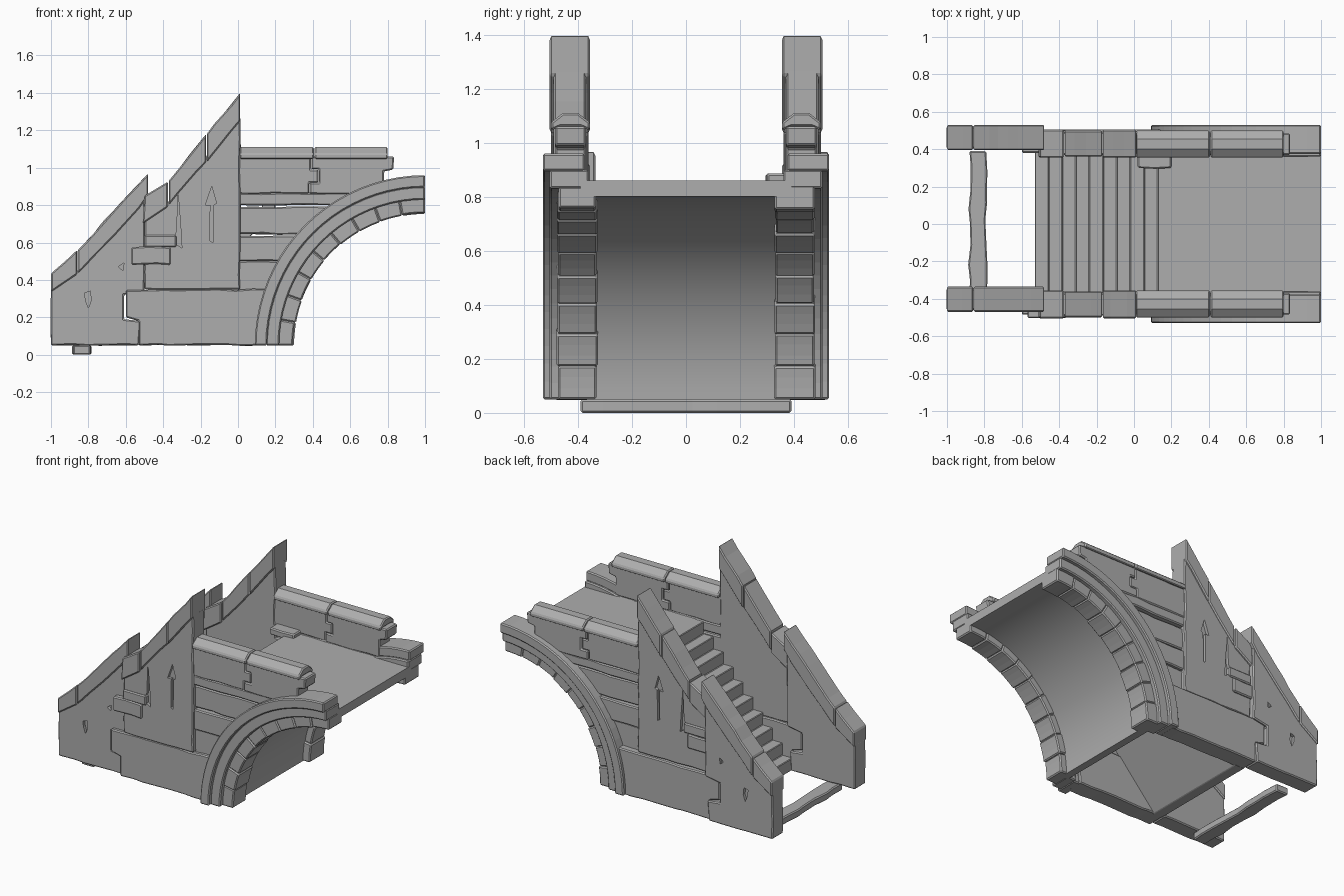
import bpy, bmesh, math, random
from mathutils import Vector

random.seed(4)
cube = bpy.data.objects.get("Cube")
if cube:
    bpy.data.objects.remove(cube, do_unlink=True)

stone = bpy.data.materials.new("grey_stone")
stone.use_nodes = True
GREY = (0.42, 0.42, 0.42, 1)
stone.diffuse_color = GREY
stone.node_tree.nodes["Principled BSDF"].inputs["Base Color"].default_value = GREY

AXES = {"x": lambda u, v, t: (t, u, v),
        "y": lambda u, v, t: (u, t, v),
        "z": lambda u, v, t: (u, v, t)}


def worn(pts, rough, step=0.09):
    """Subdivide an outline and nudge the new points for a chipped edge."""
    out = []
    for i, p in enumerate(pts):
        p, q = Vector(p), Vector(pts[(i + 1) % len(pts)])
        out.append(p)
        n = int((q - p).length / step)
        for k in range(1, n):
            r = p.lerp(q, (k + random.uniform(-0.3, 0.3)) / n)
            d = (q - p).normalized()
            out.append(r + Vector((-d.y, d.x)) * random.uniform(-rough, rough))
    return out


def prism(name, pts, a, b, axis="y", rough=0.004, bevel=0.007, smooth=False):
    """Extrude an outline from a to b along an axis."""
    pts = worn(pts, rough) if rough else pts
    bm = bmesh.new()
    lo = [bm.verts.new(AXES[axis](p[0], p[1], a)) for p in pts]
    hi = [bm.verts.new(AXES[axis](p[0], p[1], b)) for p in pts]
    bm.faces.new(lo)
    bm.faces.new(hi)
    for i in range(len(pts)):
        j = (i + 1) % len(pts)
        f = bm.faces.new((lo[i], lo[j], hi[j], hi[i]))
        f.smooth = smooth
    bmesh.ops.recalc_face_normals(bm, faces=bm.faces)
    if smooth:
        for e in bm.edges:
            e.smooth = e.calc_face_angle(0) < 0.5
    me = bpy.data.meshes.new(name)
    bm.to_mesh(me)
    bm.free()
    me.materials.append(stone)
    ob = bpy.data.objects.new(name, me)
    bpy.context.collection.objects.link(ob)
    if bevel:
        m = ob.modifiers.new("chipped_edges", "BEVEL")
        m.width, m.segments, m.angle_limit = bevel, 1, math.radians(40)
    return ob


def rect(u0, v0, u1, v1):
    return [(u0, v0), (u1, v0), (u1, v1), (u0, v1)]


def arc(r, a0, a1, n=20):
    """Points on the arch, angle measured from its foot up to its crown."""
    out = []
    for i in range(n + 1):
        a = math.radians(a0 + (a1 - a0) * i / n)
        out.append((1 - r * math.cos(a), 0.05 + r * math.sin(a)))
    return out


def ring(r0, r1, a0=0, a1=90, n=20):
    return arc(r0, a0, a1, n) + arc(r1, a1, a0, n)


# Bridge deck, barrel vault and foot beam
prism("deck", rect(0.19, 0.8, 1, 0.86), -0.39, 0.39, rough=0, bevel=0)
prism("vault", ring(0.75, 0.8, n=32), -0.38, 0.38, rough=0, bevel=0, smooth=True)
prism("foot_beam", rect(-0.88, -0.39, -0.79, 0.39), 0, 0.05, "z", rough=0.008)

# Stairs with a sloping underside
steps, run, rise = 10, 0.073, 0.081
outline = [(-0.53, 0.05)]
for i in range(steps):
    outline += [(-0.53 + i * run, 0.05 + (i + 1) * rise),
                (-0.53 + (i + 1) * run, 0.05 + (i + 1) * rise)]
outline += [(0.2, 0.78), (-0.46, 0.05)]
prism("stairs", outline, -0.37, 0.4, rough=0, bevel=0.004)

# Edge chip on the back of the landing
prism("landing_kerb", rect(0.02, 0.3, 0.2, 0.38), 0.84, 0.885, "z", rough=0.008)

CRACKS = [
    [(-0.33, 0.59), (-0.3, 0.57), (-0.305, 0.66), (-0.32, 0.86), (-0.328, 0.66), (-0.34, 0.63)],
    [(-0.15, 0.61), (-0.135, 0.6), (-0.13, 0.8), (-0.115, 0.81), (-0.14, 0.9), (-0.175, 0.8), (-0.148, 0.8)],
    [(-0.82, 0.33), (-0.79, 0.34), (-0.785, 0.29), (-0.8, 0.25), (-0.815, 0.29)],
    [(-0.64, 0.47), (-0.61, 0.49), (-0.615, 0.45)],
]


def chip(target, cracks, y_face, label):
    """Cut shallow cracks into the outer face of a wall."""
    for k, pts in enumerate(cracks):
        cutter = prism(f"{label}_crack_cutter_{k}", pts, y_face - 0.02, y_face + 0.02, rough=0, bevel=0)
        cutter.hide_render = True
        cutter.display_type = "WIRE"
        cutter.hide_set(True)
        m = target.modifiers.new("crack", "BOOLEAN")
        m.operation, m.object, m.solver = "DIFFERENCE", cutter, "EXACT"


for side, s in (("right", -1), ("left", 1)):
    def part(name, pts, inner, outer, shift=0, **kw):
        return prism(f"{side}_{name}", pts, s * inner + shift, s * outer + shift, **kw)

    # Lower stair wall and its two sloping coping stones
    low = part("lower_wall", [(-1, 0.05), (-0.53, 0.05), (-0.52, 0.18), (-0.61, 0.19), (-0.61, 0.32),
                              (-0.5, 0.34), (-0.5, 0.84), (-0.54, 0.8), (-0.83, 0.47), (-1, 0.35)],
               0.375, 0.49, 0.03)
    chip(low, CRACKS[2:], s * 0.49 + 0.03, f"{side}_lower_wall")
    part("lower_coping_a", [(-1, 0.335), (-0.86, 0.43), (-0.86, 0.56), (-1, 0.435)], 0.365, 0.5, 0.03)
    part("lower_coping_b", [(-0.857, 0.435), (-0.83, 0.46), (-0.53, 0.78), (-0.48, 0.85),
                            (-0.48, 0.97), (-0.857, 0.56)], 0.365, 0.5, 0.03)

    # Base wall running to the arch
    part("base_wall", [(-0.53, 0.05)] + arc(0.88, 0, 20, 5) + [(-0.6, 0.345), (-0.6, 0.2), (-0.53, 0.18)],
         0.37, 0.495, 0.01)

    # Upper stair wall with coping
    up = part("upper_wall", [(-0.5, 0.35), (0.012, 0.35), (0.012, 1.27), (-0.37, 0.82), (-0.5, 0.73)],
              0.37, 0.49)
    chip(up, CRACKS[:2], s * 0.49, f"{side}_upper_wall")
    part("upper_coping_a", [(-0.51, 0.7), (-0.375, 0.79), (-0.375, 0.925), (-0.5, 0.85)], 0.355, 0.505)
    part("upper_coping_b", [(-0.37, 0.8), (-0.17, 1.03), (-0.17, 1.18), (-0.37, 0.93)], 0.36, 0.5)
    part("upper_coping_c", [(-0.167, 1.03), (0.012, 1.25), (0.012, 1.4), (-0.167, 1.18)], 0.355, 0.505)

    # Raised blocks on the stair wall
    part("wall_block_a", rect(-0.57, 0.48, -0.36, 0.575), 0.46, 0.503, rough=0.006)
    part("wall_block_b", rect(-0.5, 0.575, -0.33, 0.64), 0.46, 0.5, rough=0.006)

    # Courses filling the corner above the arch
    for k, (z0, z1, out) in enumerate(((0.34, 0.5, 0.46), (0.5, 0.635, 0.475),
                                       (0.645, 0.79, 0.465), (0.8, 0.865, 0.48))):
        a0, a1 = (math.degrees(math.asin((z - 0.05) / 0.88)) for z in (z0, z1))
        part(f"corner_course_{k}", [(0, z0)] + arc(0.88, a0, a1, 3) + [(0, z1)], 0.37, out)

    # Arch mouldings
    part("outer_moulding", ring(0.845, 0.91), 0.375, 0.53, rough=0)
    part("middle_moulding", ring(0.78, 0.85), 0.36, 0.505, rough=0)
    stones = 9
    for k in range(stones):
        a0, a1 = 90 * k / stones, 90 * (k + 1) / stones
        jag = random.uniform(0, 0.008)
        part(f"arch_stone_{k}", ring(0.7 + jag, 0.795 - jag, a0, a1, 3),
             0.325 + jag, 0.48 - jag, rough=0)

    # Bridge parapet with interlocking blocks and peaked coping
    part("parapet_near", [(0, 0.86), (0.38, 0.86), (0.38, 0.92), (0.43, 0.92), (0.43, 0.99),
                          (0.39, 0.99), (0.39, 1.06), (0, 1.06)], 0.375, 0.48)
    part("parapet_far", [(0.382, 0.86), (0.78, 0.86), (0.78, 0.98), (0.83, 0.99), (0.835, 1.06),
                         (0.392, 1.06), (0.392, 0.992), (0.432, 0.992), (0.432, 0.92), (0.382, 0.92)],
         0.37, 0.485)
    peak = [(0.355, 1.045), (0.39, 1.06), (0.465, 1.06), (0.5, 1.045),
            (0.5, 1.075), (0.455, 1.11), (0.4, 1.11), (0.355, 1.075)]
    for k, (x0, x1) in enumerate(((0.01, 0.405), (0.409, 0.8))):
        prism(f"{side}_parapet_coping_{k}", [(s * y, z) for y, z in peak], x0, x1, "x", rough=0)
